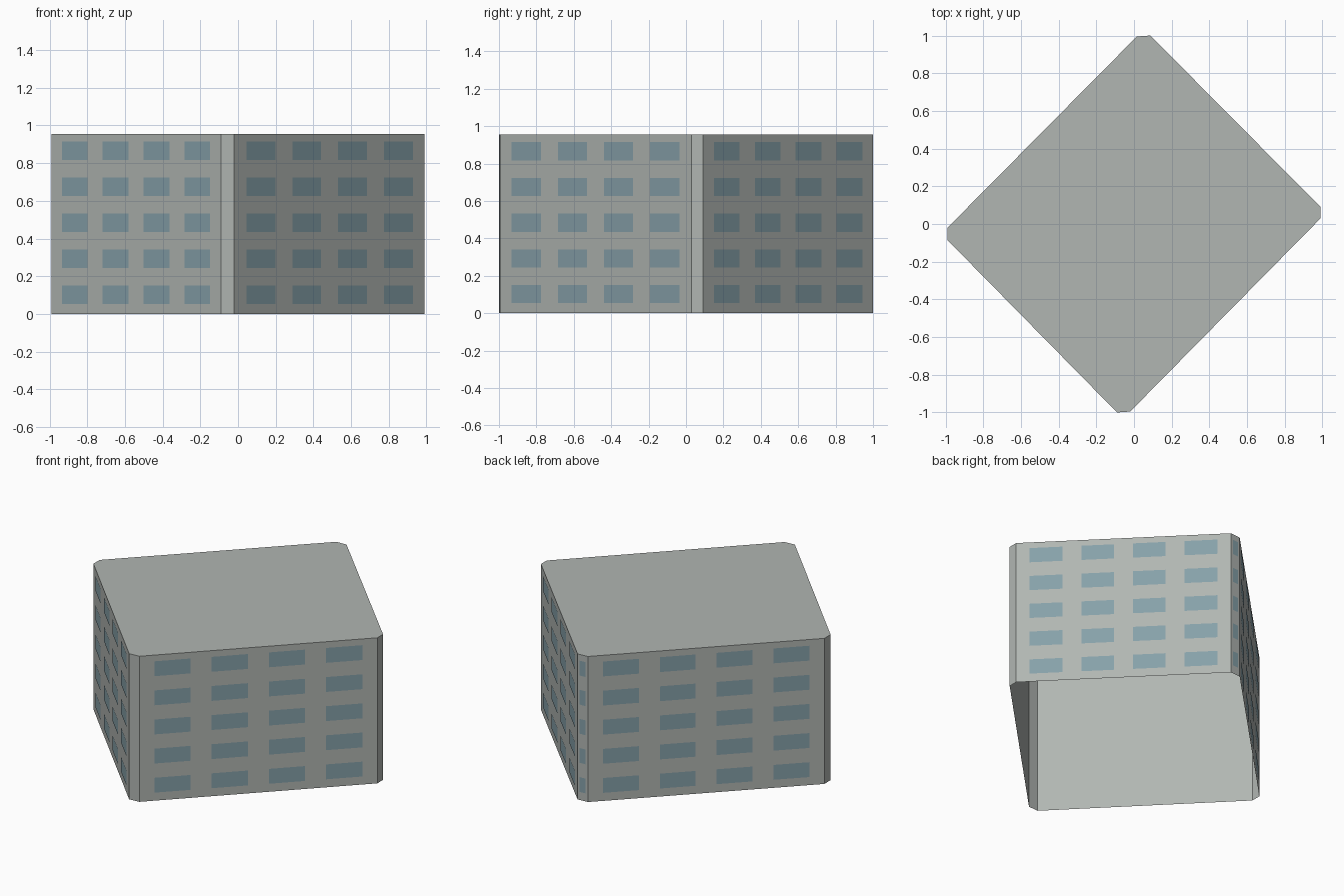
import bpy
import bmesh
from mathutils import Vector

if "Cube" in bpy.data.objects:
    bpy.data.objects.remove(bpy.data.objects["Cube"], do_unlink=True)

HEIGHT = 0.955
STOREYS = 5
STOREY = HEIGHT / STOREYS
PLATE_OFFSET = 0.002


def make_material(name, colour):
    mat = bpy.data.materials.new(name)
    mat.use_nodes = True
    mat.diffuse_color = (*colour, 1)
    mat.node_tree.nodes["Principled BSDF"].inputs["Base Color"].default_value = (*colour, 1)
    return mat


def make_object(name, bm, mat):
    mesh = bpy.data.meshes.new(name)
    bm.to_mesh(mesh)
    bm.free()
    mesh.materials.append(mat)
    obj = bpy.data.objects.new(name, mesh)
    bpy.context.collection.objects.link(obj)
    return obj


def add_windows(name, start, end, columns, margin, width):
    """Grid of flush window plates on the wall from start to end."""
    along = end - start
    outward = Vector((along.y, -along.x, 0)).normalized() * PLATE_OFFSET
    pitch = (1 - 2 * margin - width) / max(columns - 1, 1)
    bm = bmesh.new()
    for storey in range(STOREYS):
        low = (storey + 0.28) * STOREY
        high = (storey + 0.79) * STOREY
        for column in range(columns):
            left = margin + column * pitch
            right = left + width
            corners = ((left, low), (right, low), (right, high), (left, high))
            bm.faces.new([bm.verts.new(start + along * t + outward + Vector((0, 0, z)))
                          for t, z in corners])
    make_object(name, bm, window_glass)


wall_grey = make_material("wall_grey", (0.44, 0.468, 0.447))
window_glass = make_material("window_blue_grey", (0.24, 0.356, 0.4))

# Footprint: turned rectangle with cut corners, counter-clockwise from the front
footprint = [Vector((x, y, 0)) for x, y in (
    (-0.09, -1.0), (-0.02, -0.995), (0.99, 0.03), (0.99, 0.09),
    (0.087, 1.0), (0.015, 0.995), (-0.99, -0.02), (-0.99, -0.085))]

# Building shell: outer walls and flat roof, open underneath
bm = bmesh.new()
base = [bm.verts.new(p) for p in footprint]
top = [bm.verts.new(p + Vector((0, 0, HEIGHT))) for p in footprint]
for i in range(len(base)):
    j = (i + 1) % len(base)
    bm.faces.new((base[i], base[j], top[j], top[i]))
bm.faces.new(top)
make_object("building_shell", bm, wall_grey)

# Windows on the four long walls
for name, i in (("front_left", 1), ("back_left", 3), ("back_right", 5), ("front_right", 7)):
    add_windows(name + "_windows", footprint[i], footprint[(i + 1) % 8], 4, 0.063, 0.152)

# Single narrow column of windows on the back cut corner
add_windows("back_corner_windows", footprint[4], footprint[5], 1, 0.2, 0.6)
